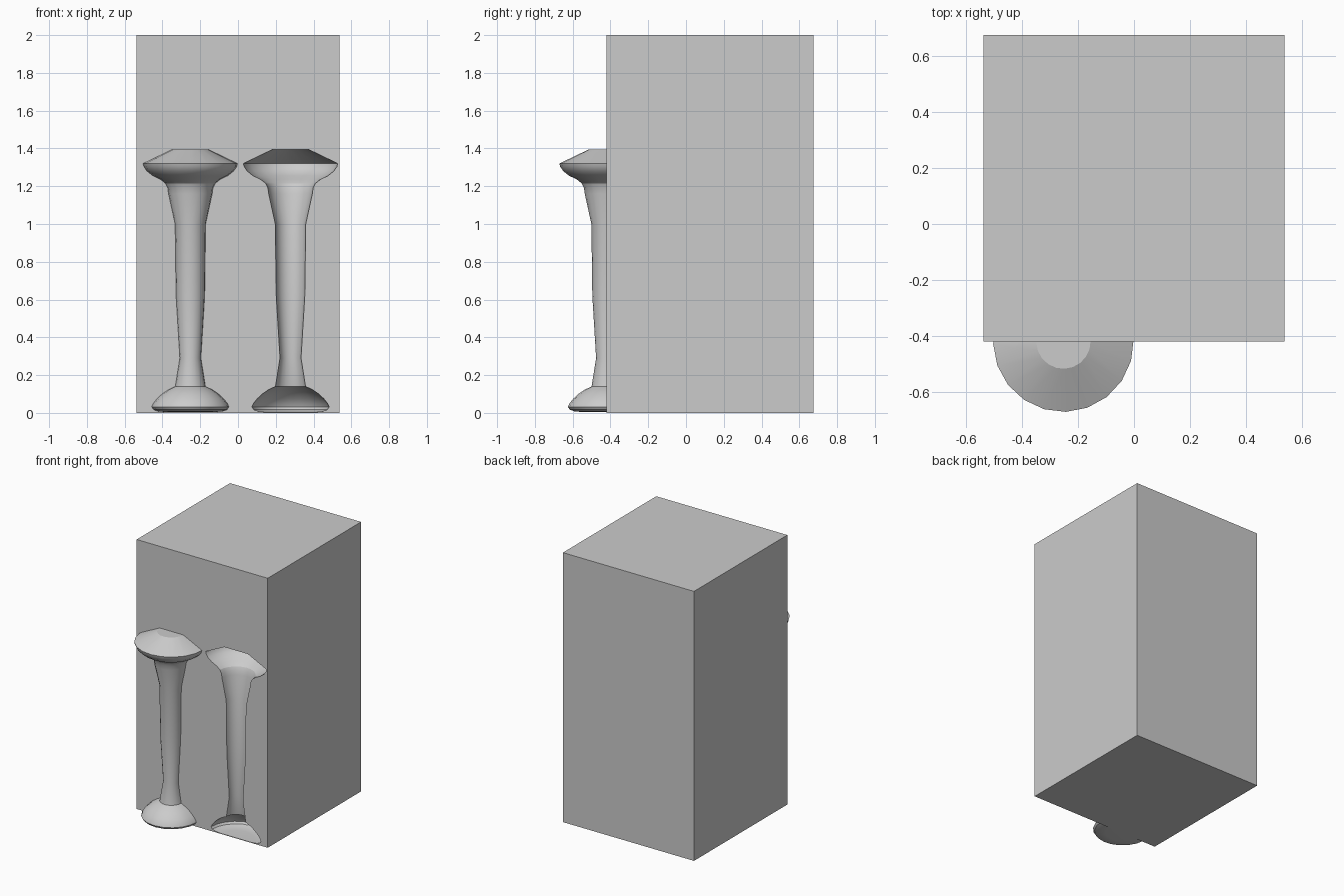
import bpy, bmesh, math

if "Cube" in bpy.data.objects:
    bpy.data.objects.remove(bpy.data.objects["Cube"])

FRONT = -0.42          # y of the block's front face
SIDES = 20

# half profile of the column: (radius, height)
PROFILE = [
    (0.12, 0.004), (0.17, 0.008), (0.195, 0.017), (0.205, 0.032), (0.197, 0.05),
    (0.177, 0.075), (0.15, 0.1), (0.118, 0.122), (0.08, 0.14),
    (0.056, 0.29), (0.076, 0.62), (0.081, 1.0), (0.116, 1.16),
    (0.12, 1.19), (0.132, 1.215), (0.16, 1.237), (0.2, 1.256),
    (0.23, 1.28), (0.246, 1.303), (0.251, 1.32), (0.097, 1.394),
]


def lathe(name, x):
    """Closed column turned about a vertical axis on the front face."""
    bm = bmesh.new()
    rings = []
    for r, z in PROFILE:
        ring = []
        for i in range(SIDES):
            a = math.tau * i / SIDES + math.radians(2)
            ring.append(bm.verts.new((x + r * math.cos(a), FRONT + r * math.sin(a), z)))
        rings.append(ring)
    for lo, hi in zip(rings, rings[1:]):
        for i in range(SIDES):
            j = (i + 1) % SIDES
            bm.faces.new((lo[i], lo[j], hi[j], hi[i]))
    bm.faces.new(rings[0][::-1])
    bm.faces.new(rings[-1])
    bmesh.ops.recalc_face_normals(bm, faces=bm.faces)
    mesh = bpy.data.meshes.new(name)
    bm.to_mesh(mesh)
    bm.free()
    ob = bpy.data.objects.new(name, mesh)
    bpy.context.collection.objects.link(ob)
    ob.hide_render = True
    return ob


# raised half column on the left, matching hollow on the right
raised = lathe("raised_column", -0.252)
hollow = lathe("hollow_column_cutter", 0.278)

# mould block
bpy.ops.mesh.primitive_cube_add(size=1, location=(0, 0.1275, 1))
block = bpy.context.object
block.name = "mould_block"
block.scale = (1.076, 1.095, 2.0)
bpy.ops.object.transform_apply(location=True, rotation=True, scale=True)

for tool, op in ((hollow, 'DIFFERENCE'), (raised, 'UNION')):
    mod = block.modifiers.new(tool.name, 'BOOLEAN')
    mod.object = tool
    mod.operation = op
    mod.solver = 'EXACT'
    bpy.ops.object.modifier_apply(modifier=mod.name)
    bpy.data.objects.remove(tool)

bpy.ops.object.shade_smooth_by_angle(angle=math.radians(24))
